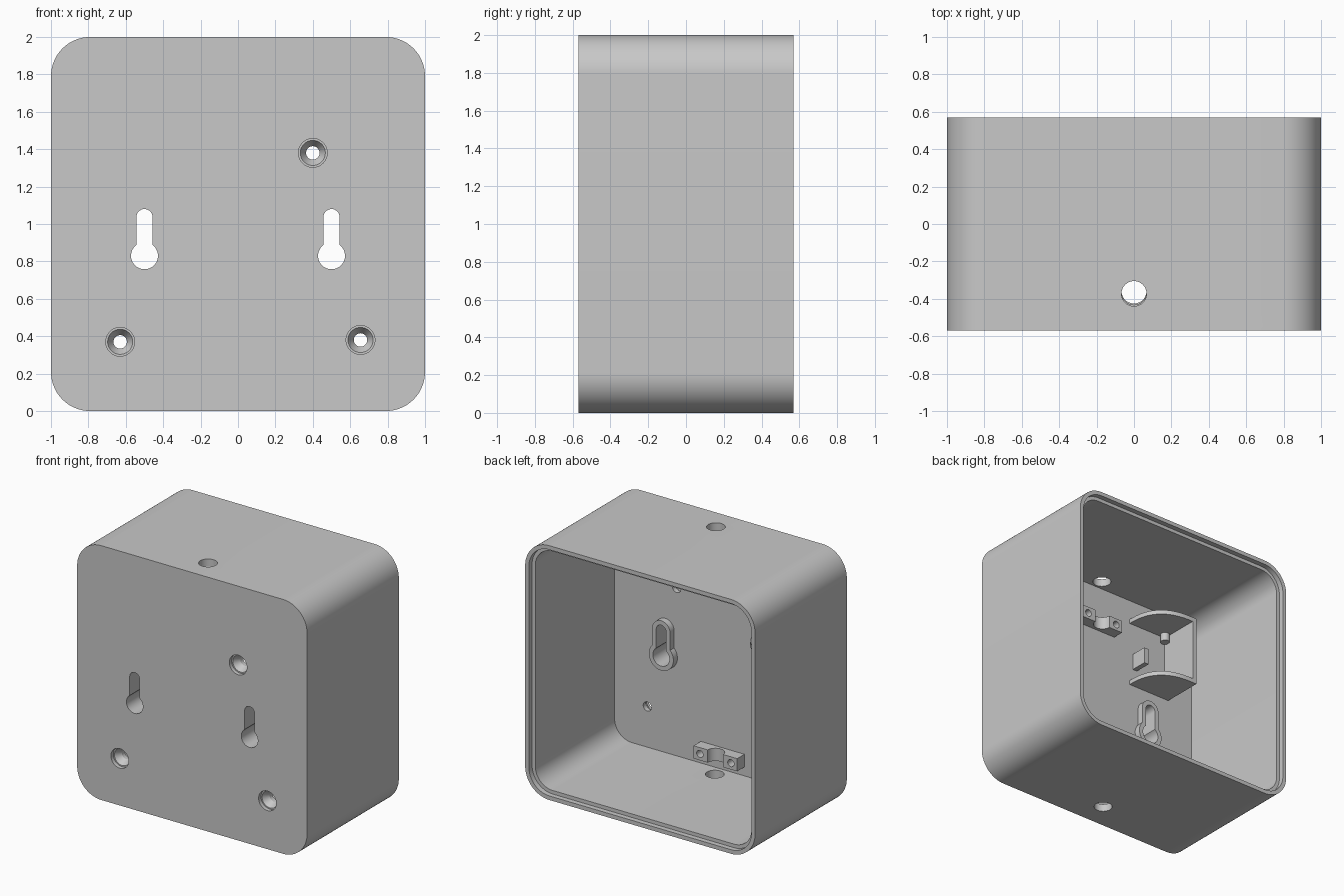
import bpy, bmesh
from math import sin, cos, pi, asin

old = bpy.data.objects.get("Cube")
if old:
    bpy.data.objects.remove(old, do_unlink=True)

grey = bpy.data.materials.new("light_grey_plastic")
grey.use_nodes = True
COLOUR = (0.58, 0.58, 0.58, 1)
grey.diffuse_color = COLOUR
grey.node_tree.nodes["Principled BSDF"].inputs["Base Color"].default_value = COLOUR

FRONT, BACK = -0.57, 0.57
PANEL = -0.455          # inner face of the front panel
WALL, LIP = 0.06, 0.032


def loft(name, rings):
    """Solid skinned through equal-length rings of 3D points."""
    bm = bmesh.new()
    loops = [[bm.verts.new(p) for p in ring] for ring in rings]
    n = len(loops[0])
    for a, b in zip(loops, loops[1:]):
        for i in range(n):
            j = (i + 1) % n
            bm.faces.new((a[i], a[j], b[j], b[i]))
    bm.faces.new(loops[0])
    bm.faces.new(loops[-1])
    bmesh.ops.recalc_face_normals(bm, faces=bm.faces[:])
    mesh = bpy.data.meshes.new(name)
    bm.to_mesh(mesh)
    bm.free()
    mesh.materials.append(grey)
    ob = bpy.data.objects.new(name, mesh)
    bpy.context.collection.objects.link(ob)
    return ob


def prism_y(name, pts, y0, y1):
    return loft(name, [[(x, y, z) for x, z in pts] for y in (y0, y1)])


def prism_z(name, pts, z0, z1):
    return loft(name, [[(x, y, z) for x, y in pts] for z in (z0, z1)])


def box(name, x0, x1, y0, y1, z0, z1):
    return prism_z(name, [(x0, y0), (x1, y0), (x1, y1), (x0, y1)], z0, z1)


def arc(cx, cy, r, a0, a1, n=24):
    return [(cx + r * cos(a0 + (a1 - a0) * i / n),
             cy + r * sin(a0 + (a1 - a0) * i / n)) for i in range(n + 1)]


def circle(cx, cy, r, n=40):
    return arc(cx, cy, r, 0, 2 * pi, n)[:-1]


def rounded_square(inset):
    """Box outline, centred on z = 1, moved inwards by the inset."""
    r = 0.21 - inset
    c = 1 - inset - r
    pts = []
    for k, (sx, sz) in enumerate(((1, 1), (-1, 1), (-1, -1), (1, -1))):
        pts += arc(sx * c, 1 + sz * c, r, k * pi / 2, (k + 1) * pi / 2, 20)
    return pts


def keyhole(cx, grow=0.0):
    """Round head below a narrow slot with a round end."""
    big, half = 0.072 + grow, 0.043 + grow
    s = asin(half / big)
    return (arc(cx, 0.83, big, pi / 2 - s, s - 3 * pi / 2, 36)
            + arc(cx, 1.037, half, pi, 0, 20))


def cut(target, cutters):
    bpy.context.view_layer.objects.active = target
    for c in cutters:
        mod = target.modifiers.new("cut", 'BOOLEAN')
        mod.operation, mod.solver, mod.object = 'DIFFERENCE', 'EXACT', c
        bpy.ops.object.modifier_apply(modifier=mod.name)
        bpy.data.objects.remove(c, do_unlink=True)


# Case: rounded box, open at the back, with a stepped rim
case = prism_y("case", rounded_square(0), FRONT, BACK)
cutters = [prism_y("cavity", rounded_square(WALL), PANEL, BACK + 0.1),
           prism_y("rim_step", rounded_square(LIP), BACK - 0.04, BACK + 0.1)]

# Keyhole slots
for x in (-0.5, 0.5):
    cutters.append(prism_y("keyhole_cutter", keyhole(x), FRONT - 0.1, PANEL + 0.1))

# Countersunk screw holes
SINK = ((0.077, -0.05), (0.077, 0.03), (0.067, 0.03), (0.036, 0.08), (0.036, 0.2))
for x, z in ((0.4, 1.38), (-0.63, 0.37), (0.655, 0.38)):
    cutters.append(loft("screw_cutter", [
        [(px, FRONT + d, pz) for px, pz in circle(x, z, r)] for r, d in SINK]))

# Cable holes through the top and the bottom
for y, z in ((-0.372, 2), (-0.358, 0)):
    cutters.append(prism_z("cable_cutter", circle(0, y, 0.067), z - 0.15, z + 0.15))
cut(case, cutters)

# Raised collars round the keyholes, inside
for side, x in (("right", -0.5), ("left", 0.5)):
    collar = prism_y(side + "_keyhole_collar", keyhole(x, 0.035), PANEL - 0.01, PANEL + 0.05)
    cut(collar, [prism_y("collar_cutter", keyhole(x), FRONT, 0)])

# Cable clamps: notched bars with two screw holes
for name, z in (("lower", 0.13), ("upper", 1.57)):
    clamp = box(name + "_cable_clamp", -0.19, 0.19, PANEL - 0.01, -0.365, z, z + 0.1)
    cut(clamp, [prism_z("notch_cutter", circle(0, -0.365, 0.067), z - 0.1, z + 0.2)]
        + [prism_y("hole_cutter", circle(x, z + 0.05, 0.028, 24), PANEL + 0.01, 0)
           for x in (-0.135, 0.135)])

# Cradle: upright side plate with a curved shelf at each end
CX, T = -0.68, 0.035
box("cradle_side", CX - T, CX, PANEL - 0.01, -0.13, 1.22, 1.78)
curve = [(CX + 0.34 * cos(a) ** 0.77, PANEL + 0.325 * sin(a) ** 0.77)
         for a in (i * pi / 48 for i in range(24))]
outline = [(CX - T / 2, PANEL)] + curve + [(CX, -0.13), (CX - T / 2, -0.13)]
for name, z in (("lower", 1.22), ("upper", 1.78 - T)):
    prism_z(name + "_cradle_shelf", outline, z, z + T)
prism_z("cradle_peg", circle(CX + 0.03, PANEL + 0.04, 0.035, 24), 1.68, 1.76)

# Small locating tab on the panel
box("locating_tab", -0.41, -0.37, PANEL - 0.01, -0.32, 1.36, 1.49)

# Smooth round surfaces, sharp edges
bpy.ops.object.select_all(action='DESELECT')
for ob in bpy.context.collection.objects:
    if ob.type == 'MESH' and grey.name in ob.data.materials:
        ob.select_set(True)
        bpy.context.view_layer.objects.active = ob
bpy.ops.object.shade_smooth_by_angle(angle=pi / 6)
